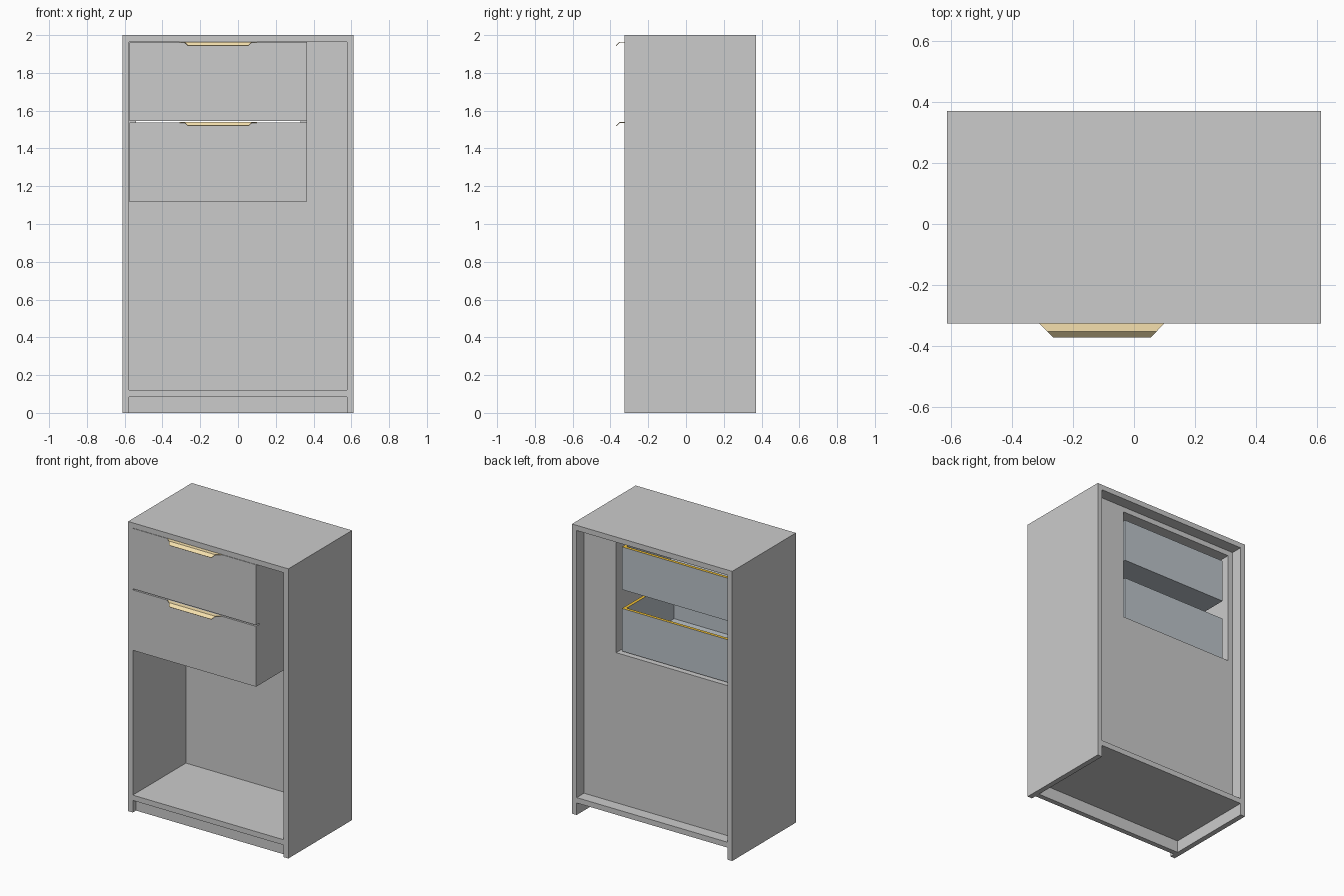
import bpy, bmesh

if "Cube" in bpy.data.objects:
    bpy.data.objects.remove(bpy.data.objects["Cube"])


def material(name, rgb):
    m = bpy.data.materials.new(name)
    m.diffuse_color = (*rgb, 1)
    m.use_nodes = True
    m.node_tree.nodes["Principled BSDF"].inputs["Base Color"].default_value = m.diffuse_color
    return m


SLATE = material("slate", (0.50, 0.55, 0.59))
ORANGE = material("orange", (0.90, 0.55, 0.04))
GOLD = material("gold", (0.92, 0.75, 0.42))


def finish(name, bm, mats=()):
    bmesh.ops.recalc_face_normals(bm, faces=bm.faces)
    me = bpy.data.meshes.new(name)
    bm.to_mesh(me)
    bm.free()
    for m in mats:
        me.materials.append(m)
    ob = bpy.data.objects.new(name, me)
    bpy.context.collection.objects.link(ob)
    return ob


def box_bm(x, y, z):
    bm = bmesh.new()
    bmesh.ops.create_cube(bm, size=1)
    for v in bm.verts:
        for i, (lo, hi) in enumerate((x, y, z)):
            v.co[i] = hi if v.co[i] > 0 else lo
    return bm


def box(name, x, y, z):
    return finish(name, box_bm(x, y, z))


# Overall limits and panel thickness
W, F, B, T = 0.612, -0.325, 0.37, 0.036
IN = W - T
BACK = 0.29

# Outer carcass
box("left_side", (-W, -IN), (F, B), (0, 2))
box("right_side", (IN, W), (F, B), (0, 2))
box("top_panel", (-IN, IN), (F, B), (2 - T, 2))
box("bottom_panel", (-IN, IN), (F, B), (0.083, 0.12))
box("kick_board", (-IN, IN), (F + 0.035, F + 0.07), (0, 0.083))

# Inner housing for the drawers, open at front and back
HX0, HX1, HZ0, HZ1 = -IN, 0.366, 1.12, 2 - T
HY = (F + T, BACK)
box("housing_left", (HX0, HX0 + T), HY, (HZ0, HZ1))
box("housing_right", (HX1 - T, HX1), HY, (HZ0, HZ1))
box("housing_floor", (HX0 + T, HX1 - T), HY, (HZ0, HZ0 + T))
box("housing_ceiling", (HX0 + T, HX1 - T), HY, (HZ1 - T, HZ1))

# Recessed back panel: an L around the housing
bm = bmesh.new()
outline = [(-IN, 0.12), (IN, 0.12), (IN, HZ1), (HX1, HZ1), (HX1, HZ0), (-IN, HZ0)]
face = bm.faces.new([bm.verts.new((x, BACK - T, z)) for x, z in outline])
ext = bmesh.ops.extrude_face_region(bm, geom=[face])["geom"]
bmesh.ops.translate(bm, vec=(0, T, 0),
                    verts=[g for g in ext if isinstance(g, bmesh.types.BMVert)])
finish("back_panel", bm)


def drawer_box(name, z0):
    # Open tray with a coloured rim
    bm = box_bm((HX0 + T + 0.03, HX1 - T - 0.03), (F + T, 0.27), (z0, z0 + 0.295))
    top = max(bm.faces, key=lambda f: f.calc_center_median().z)
    rim = bmesh.ops.inset_region(bm, faces=[top], thickness=0.03)["faces"]
    for f in rim:
        f.material_index = 1
    floor = bmesh.ops.extrude_discrete_faces(bm, faces=[top])["faces"][0]
    bmesh.ops.translate(bm, vec=(0, 0, -0.27), verts=floor.verts)
    for f in bm.faces:
        if f not in rim:
            f.material_index = 0
    finish(name, bm, (SLATE, ORANGE))


def handle(name, z):
    # Folded sheet with tapered ends
    bm = bmesh.new()
    rows = []
    for d, drop in ((0, 0), (0.027, 0), (0.045, 0.018)):
        rows.append([bm.verts.new((x, F - d, z - drop))
                     for x in (-0.31 + d, 0.10 - d)])
    for a, b in zip(rows, rows[1:]):
        bm.faces.new((a[0], b[0], b[1], a[1]))
    ob = finish(name, bm, (GOLD,))
    mod = ob.modifiers.new("thickness", "SOLIDIFY")
    mod.thickness = 0.004
    mod.offset = 0


# Two drawers: front, tray and handle
for label, z in (("lower", HZ0), ("upper", HZ0 + 0.425)):
    box(label + "_drawer_front", (HX0 + 0.002, HX1), (F, F + T), (z, z + 0.417))
    drawer_box(label + "_drawer_box", z + 0.047)
    handle(label + "_handle", z + 0.417)
